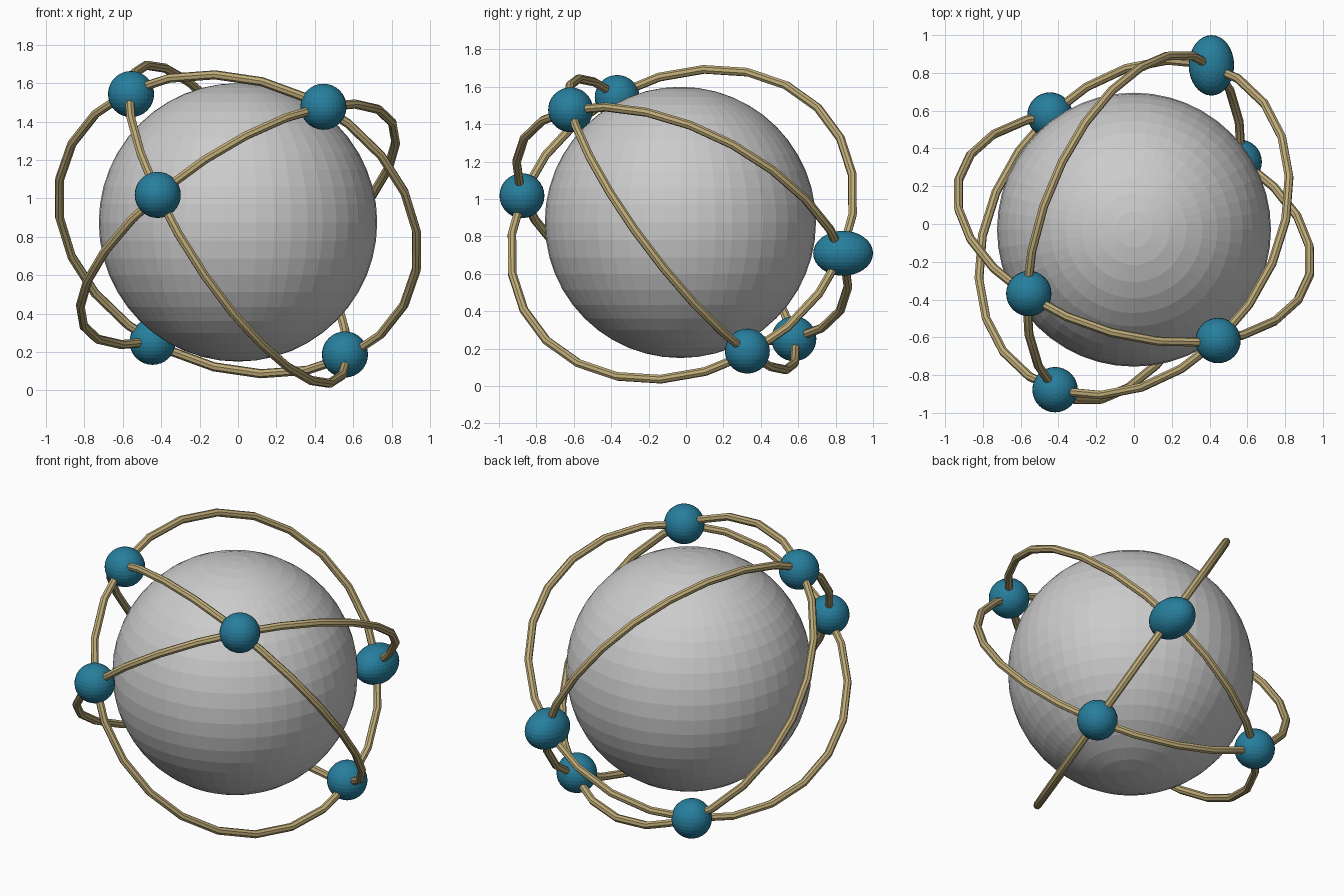
import bpy
from mathutils import Vector, Matrix

if "Cube" in bpy.data.objects:
    bpy.data.objects.remove(bpy.data.objects["Cube"])

CENTRE = Vector((0, -0.02, 0.865))
RING_R, TUBE_R, NODE_R = 0.963, 0.024, 0.12


def material(name, colour):
    m = bpy.data.materials.new(name)
    m.diffuse_color = (*colour, 1)
    m.use_nodes = True
    m.node_tree.nodes["Principled BSDF"].inputs["Base Color"].default_value = m.diffuse_color
    return m


teal = material("teal", (0.02, 0.21, 0.34))
tan = material("tan", (0.52, 0.41, 0.19))


def ball(name, loc, scale, segs, rings, mat=None):
    bpy.ops.mesh.primitive_uv_sphere_add(segments=segs, ring_count=rings, radius=1, location=loc)
    ob = bpy.context.object
    ob.name = name
    ob.scale = scale
    if mat:
        ob.data.materials.append(mat)
    return ob


def ring(name, start, other):
    """Great-circle hoop through two directions from the centre."""
    x = start.normalized()
    z = start.cross(other).normalized()
    y = z.cross(x)
    bpy.ops.mesh.primitive_torus_add(major_segments=24, minor_segments=8,
                                     major_radius=RING_R, minor_radius=TUBE_R)
    ob = bpy.context.object
    ob.name = name
    rot = Matrix((x, y, z)).transposed().to_4x4()
    ob.matrix_world = Matrix.Translation(CENTRE) @ rot
    ob.data.materials.append(tan)
    bpy.ops.object.shade_smooth_by_angle()


# Central globe
ball("globe", (0, -0.03, 0.875), (0.725,) * 3, 48, 24)

# Nodes in opposite pairs where the hoops cross
a = Vector((-0.557, -0.348, 0.678))
b = Vector((0.445, -0.597, 0.612))
c = Vector((-0.418, -0.857, 0.153))
for label, v in (("upper_left", a), ("upper_right", b), ("front", c)):
    ball("node_" + label, CENTRE + v, (NODE_R,) * 3, 32, 16, teal)
    opposite = ball("node_opposite_" + label, CENTRE - v, (NODE_R,) * 3, 32, 16, teal)
# The rear node is stretched front to back
opposite.scale.y = 0.16
opposite.location = (0.41, 0.84, 0.71)

# Three hoops, each passing through two pairs of nodes
ring("hoop_crosswise", a, b)
ring("hoop_lengthwise", a, c)
ring("hoop_tilted", b, c)
